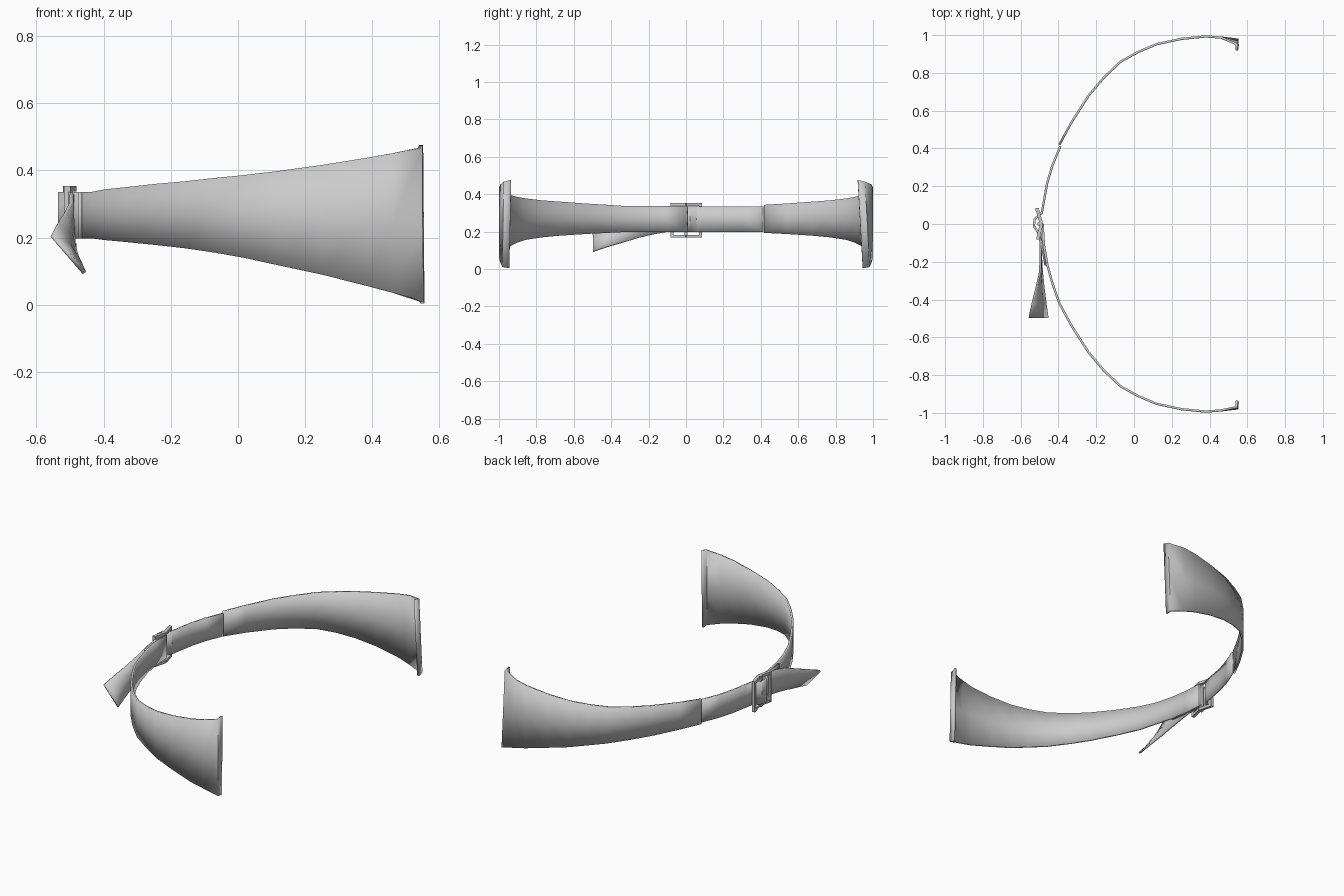
import bpy
from mathutils import Vector

if "Cube" in bpy.data.objects:
    bpy.data.objects.remove(bpy.data.objects["Cube"])


def strip(name, stations, thickness=0.012, rows=2):
    """Ribbon through (bottom point, top point) stations, given thickness."""
    verts, faces = [], []
    n = rows + 1
    for b, t in stations:
        b, t = Vector(b), Vector(t)
        verts += [b.lerp(t, r / rows) for r in range(n)]
    for i in range(len(stations) - 1):
        for r in range(rows):
            a = i * n + r
            faces.append((a, a + n, a + n + 1, a + 1))
    me = bpy.data.meshes.new(name)
    me.from_pydata(verts, [], faces)
    ob = bpy.data.objects.new(name, me)
    bpy.context.collection.objects.link(ob)
    mod = ob.modifiers.new("thickness", 'SOLIDIFY')
    mod.thickness = thickness
    mod.offset = 0
    mod.use_even_offset = True
    bpy.ops.object.select_all(action='DESELECT')
    ob.select_set(True)
    bpy.context.view_layer.objects.active = ob
    bpy.ops.object.shade_smooth_by_angle()
    return ob


def box(name, p, q, depth, height):
    """Bar running from p to q in plan, with a rectangular section."""
    p, q = Vector(p), Vector(q)
    bpy.ops.mesh.primitive_cube_add(size=1, location=(p + q) / 2)
    ob = bpy.context.object
    ob.name = name
    ob.scale = ((q - p).length, depth, height)
    ob.rotation_euler = (q - p).to_track_quat('X', 'Z').to_euler()
    return ob


# half-band plan and edge heights: x, y, z bottom, z top
half = [(-0.395, 0.42, 0.193, 0.343), (-0.33, 0.54, 0.187, 0.35),
        (-0.24, 0.68, 0.178, 0.36), (-0.16, 0.775, 0.169, 0.367),
        (-0.07, 0.86, 0.156, 0.377), (0.02, 0.91, 0.14, 0.386),
        (0.12, 0.952, 0.118, 0.398), (0.25, 0.98, 0.09, 0.416),
        (0.38, 0.993, 0.057, 0.437), (0.46, 0.987, 0.036, 0.451)]


def band(side, lean):
    out = [((x, side * y, zb), (x, side * y, zt)) for x, y, zb, zt in half]
    # flared end and its turned-in lip
    out.append(((0.546, side * 0.977, 0.01), (0.542, side * (0.975 - lean), 0.467)))
    out.append(((0.549, side * 0.945, 0.004), (0.545, side * (0.94 - lean), 0.476)))
    return out


strip("wide_band_right", band(1, 0.022))

# left band continues in one piece to the buckle
inner = [((x, y, 0.198), (x, y, 0.336)) for x, y in
         [(-0.484, 0.003), (-0.477, -0.11), (-0.458, -0.22), (-0.43, -0.32)]]
strip("wide_band_left", inner + band(-1, 0.005))

# end of the left band folded back around the buckle bar
strip("folded_flap", [((x, y, 0.198), (x, y, 0.335)) for x, y in
      [(-0.486, 0.006), (-0.497, -0.005), (-0.489, -0.11), (-0.469, -0.22)]], 0.01)

# narrow strap: joins the right band, weaves over the buckle, ends in a twisted tail
plan = [(-0.39, 0.412), (-0.432, 0.31), (-0.46, 0.215), (-0.477, 0.12),
        (-0.488, 0.06), (-0.526, 0.025), (-0.53, -0.01), (-0.505, -0.05),
        (-0.494, -0.1)]
strap = [((x, y, 0.198), (x, y, 0.335)) for x, y in plan]
strap += [((-0.493, -0.17, 0.186), (-0.495, -0.17, 0.324)),
          ((-0.488, -0.25, 0.168), (-0.496, -0.25, 0.303)),
          ((-0.48, -0.33, 0.145), (-0.514, -0.33, 0.27)),
          ((-0.468, -0.42, 0.12), (-0.537, -0.42, 0.236)),
          ((-0.457, -0.497, 0.095), (-0.553, -0.497, 0.206))]
strip("strap_with_tail", strap)

# bent rectangular buckle with a centre bar
ends = [(-0.512, 0.078), (-0.49, 0.0), (-0.508, -0.075)]
for z, label in ((0.345, "top"), (0.175, "bottom")):
    for (x0, y0), (x1, y1) in zip(ends, ends[1:]):
        box("buckle_" + label + "_bar", (x0, y0, z), (x1, y1, z), 0.018, 0.016)
for (x, y), label in zip(ends, ("right", "centre", "left")):
    bpy.ops.mesh.primitive_cube_add(size=1, location=(x - (0.012 if label == "centre" else 0), y, 0.26))
    bar = bpy.context.object
    bar.name = "buckle_" + label + "_bar"
    bar.scale = (0.018, 0.016, 0.186)
